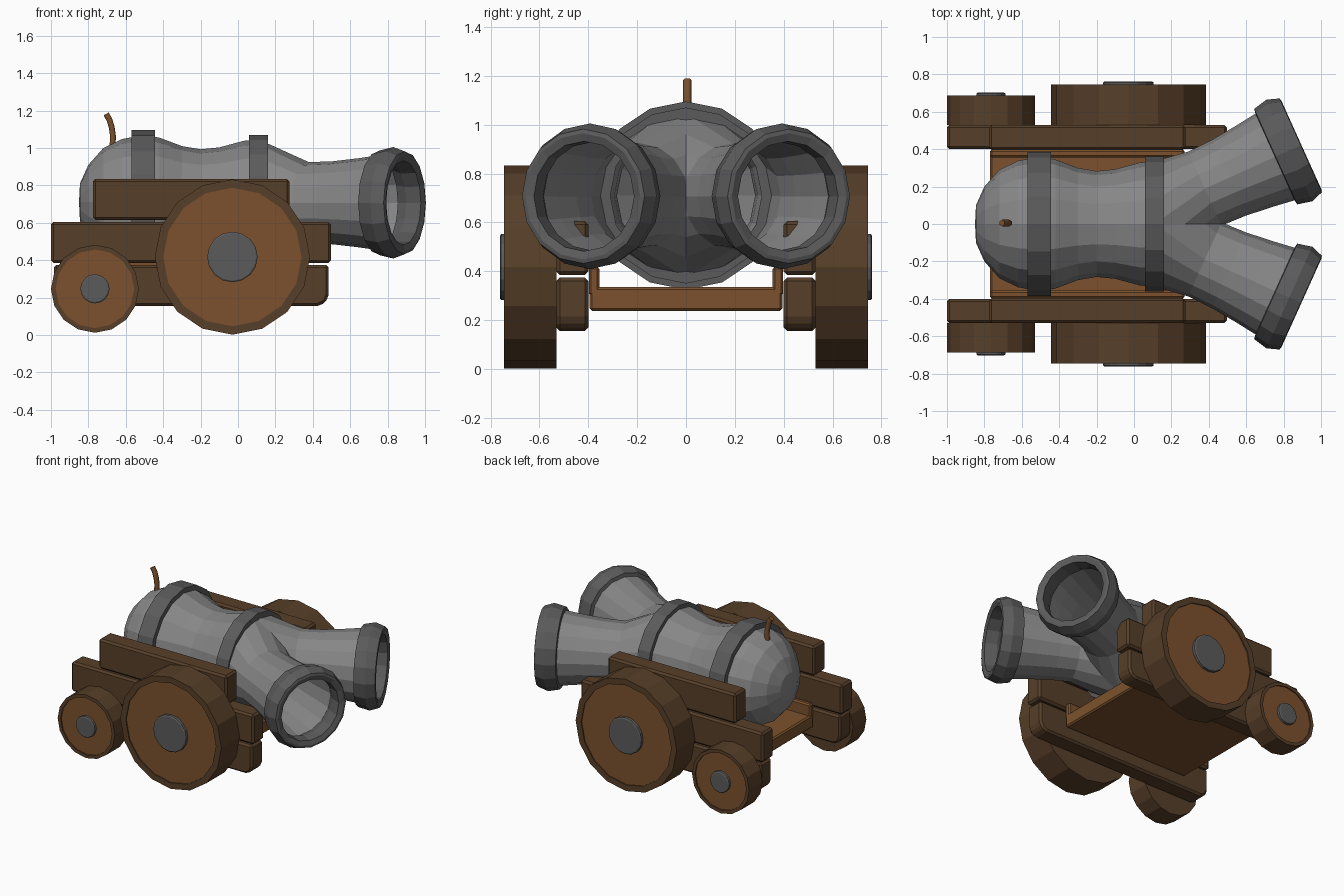
import bpy, bmesh, math
from mathutils import Vector

if "Cube" in bpy.data.objects:
    bpy.data.objects.remove(bpy.data.objects["Cube"])


def material(name, rgb):
    m = bpy.data.materials.new(name)
    m.diffuse_color = (*rgb, 1)
    m.use_nodes = True
    m.node_tree.nodes["Principled BSDF"].inputs["Base Color"].default_value = m.diffuse_color
    return m


IRON = material("light_iron", (0.24, 0.24, 0.24))
DARK_IRON = material("dark_iron", (0.105, 0.105, 0.105))
WOOD = material("warm_wood", (0.2, 0.083, 0.026))
DARK_WOOD = material("dark_wood", (0.095, 0.049, 0.022))


def finish(name, bm, mats, mirror=False, bevel=0):
    bmesh.ops.recalc_face_normals(bm, faces=bm.faces)
    me = bpy.data.meshes.new(name)
    bm.to_mesh(me)
    bm.free()
    ob = bpy.data.objects.new(name, me)
    bpy.context.collection.objects.link(ob)
    for m in mats:
        me.materials.append(m)
    if bevel:
        b = ob.modifiers.new("bevel", 'BEVEL')
        b.width, b.segments = bevel, 1
    if mirror:
        mod = ob.modifiers.new("mirror", 'MIRROR')
        mod.use_axis = (False, True, False)
        mod.use_clip = True
    return ob


def loft(name, rings, mats, sides=16, mirror=False, slots=None, cut=False, closed=False):
    """Rings are (centre, heading in degrees, radius); slots gives a material per segment."""
    bm = bmesh.new()
    loops = []
    for c, deg, r in rings:
        a = math.radians(deg)
        side = Vector((-math.sin(a), math.cos(a), 0))
        loop = []
        for k in range(sides):
            t = 2 * math.pi * k / sides
            loop.append(bm.verts.new(Vector(c) + side * (r * math.sin(t)) + Vector((0, 0, r * math.cos(t)))))
        loops.append(loop)
    pairs = list(zip(loops, loops[1:]))
    if closed:
        pairs.append((loops[-1], loops[0]))
    for i, (p, q) in enumerate(pairs):
        for k in range(sides):
            n = (k + 1) % sides
            f = bm.faces.new((p[k], p[n], q[n], q[k]))
            f.material_index = slots[i] if slots else 0
    bmesh.ops.remove_doubles(bm, verts=bm.verts, dist=1e-5)
    if cut:  # keep only the +y side so mirrored halves meet in a clean crease
        bmesh.ops.bisect_plane(bm, geom=bm.verts[:] + bm.edges[:] + bm.faces[:],
                               plane_co=(0, 0, 0), plane_no=(0, 1, 0), clear_inner=True)
    return finish(name, bm, mats, mirror)


def box(name, lo, hi, mat, mirror=False, bevel=0.014, round_ends=0):
    bm = bmesh.new()
    bmesh.ops.create_cube(bm, size=1)
    for v in bm.verts:
        v.co = Vector([(l + h) / 2 + c * (h - l) for l, h, c in zip(lo, hi, v.co)])
    if round_ends:  # soften the lower end edges
        es = [e for e in bm.edges if all(abs(v.co.z - lo[2]) < 1e-4 for v in e.verts)
              and abs(e.verts[0].co.x - e.verts[1].co.x) < 1e-4]
        bmesh.ops.bevel(bm, geom=es, offset=round_ends, segments=2, profile=0.5, affect='EDGES')
    return finish(name, bm, [mat], mirror, bevel)


Z = 0.71  # height of the barrel axis

# Barrel body with rounded breech
profile = [(-0.85, 0), (-0.845, 0.1), (-0.80, 0.2), (-0.72, 0.29), (-0.62, 0.338), (-0.5, 0.36),
           (-0.42, 0.345), (-0.3, 0.3), (-0.2, 0.283), (-0.1, 0.293), (0.03, 0.328), (0.11, 0.336)]
loft("barrel_body", [((x, 0, Z), 0, r) for x, r in profile], [IRON])


# Reinforcing bands
def band(name, x0, x1, r_in, r_out):
    loft(name, [((x, 0, Z), 0, r) for x, r in
                ((x0, r_in), (x0, r_out), (x1, r_out), (x1, r_in))], [DARK_IRON], closed=True)


band("breech_band", -0.57, -0.445, 0.33, 0.385)
band("middle_band", 0.06, 0.16, 0.31, 0.36)

# Forked muzzles
TURN = 24.3
HEADING = Vector((math.cos(math.radians(TURN)), math.sin(math.radians(TURN)), 0))


def along(s):
    return Vector((-0.04, 0, Z - 0.003)) + HEADING * s


loft("forked_barrel", [((0.11, 0, Z), 0, 0.336)] +
     [(along(s), TURN, r) for s, r in ((0.46, 0.217), (0.6, 0.222), (0.75, 0.238), (0.9, 0.258))],
     [IRON], mirror=True, cut=True)
loft("muzzle_ring", [(along(s), TURN, r) for s, r in
                     ((0.87, 0.245), (0.875, 0.28), (0.955, 0.298), (1.022, 0.275),
                      (1.026, 0.258), (1.015, 0.225), (0.93, 0.222))],
     [DARK_IRON], mirror=True, closed=True)

# Fuse
cu = bpy.data.curves.new("fuse", 'CURVE')
cu.dimensions = '3D'
cu.bevel_depth, cu.bevel_resolution, cu.use_fill_caps = 0.018, 1, True
sp = cu.splines.new('POLY')
path = [(-0.672, 1.0), (-0.668, 1.06), (-0.675, 1.11), (-0.687, 1.15), (-0.705, 1.182)]
sp.points.add(len(path) - 1)
for p, (x, z) in zip(sp.points, path):
    p.co = (x, 0.005, z, 1)
cu.materials.append(WOOD)
bpy.context.collection.objects.link(bpy.data.objects.new("fuse", cu))

# Stepped side beams
box("lower_beam", (-0.985, 0.40, 0.155), (0.485, 0.53, 0.375), DARK_WOOD, True, round_ends=0.06)
box("middle_beam", (-1.0, 0.40, 0.385), (0.497, 0.53, 0.605), DARK_WOOD, True)
box("upper_beam", (-0.775, 0.395, 0.615), (0.275, 0.53, 0.835), DARK_WOOD, True)

# Bed between the beams
box("bed_floor", (-0.77, -0.395, 0.238), (0.27, 0.395, 0.335), WOOD, bevel=0.01)
box("bed_wall", (-0.77, 0.355, 0.30), (0.27, 0.398, 0.42), WOOD, True, bevel=0.01)


# Wheels with pale faces and iron hubs
def wheel(name, x, z, r, r_face, y_out, r_hub, hub_out):
    y_in = 0.53
    rings = [(y_in, 0), (y_in, r), (y_out, r), (y_out, r_face), (y_out - 0.008, r_face), (y_out - 0.008, 0)]
    loft(name, [((x, y, z), 90, rr) for y, rr in rings], [DARK_WOOD, WOOD],
         mirror=True, slots=[0, 0, 0, 0, 1])
    hub = [(y_out - 0.03, r_hub), (hub_out - 0.005, r_hub), (hub_out, r_hub - 0.008), (hub_out, 0)]
    loft(name + "_hub", [((x, y, z), 90, rr) for y, rr in hub], [DARK_IRON], mirror=True)


wheel("large_wheel", -0.03, 0.417, 0.415, 0.37, 0.745, 0.135, 0.762)
wheel("small_wheel", -0.765, 0.247, 0.235, 0.21, 0.687, 0.078, 0.702)
